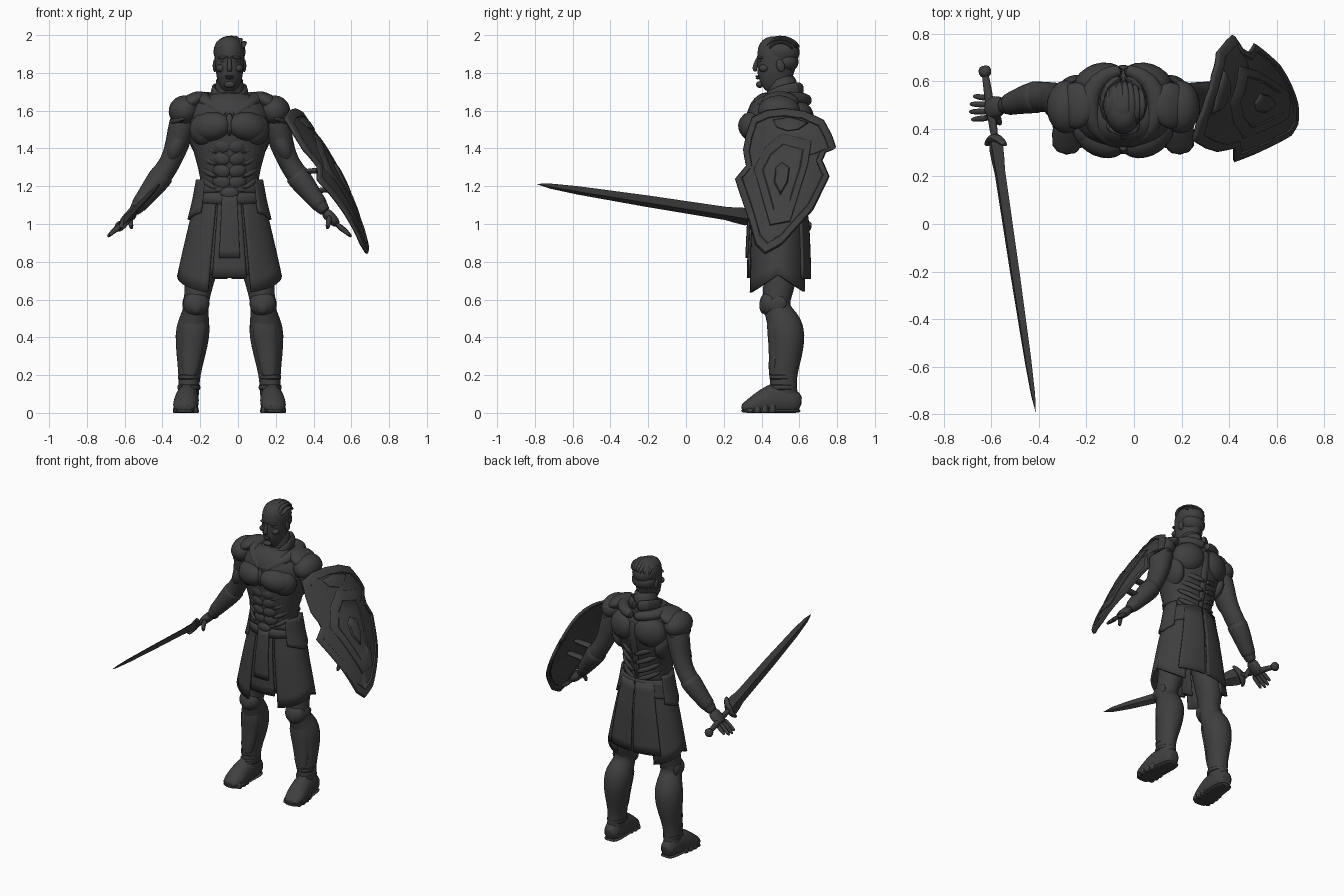
import bpy, bmesh, math
from mathutils import Vector, Euler

CX = -0.045                     # symmetry plane of the figure
X, Y, Z = Vector((1, 0, 0)), Vector((0, 1, 0)), Vector((0, 0, 1))
dark = bpy.data.materials.new("dark_grey")
dark.diffuse_color = (0.05, 0.05, 0.05, 1)


def finish(name, bm, mirror=False, sub=0, thick=0, ox=CX):
    bmesh.ops.recalc_face_normals(bm, faces=bm.faces)
    me = bpy.data.meshes.new(name)
    bm.to_mesh(me)
    bm.free()
    me.materials.append(dark)
    ob = bpy.data.objects.new(name, me)
    bpy.context.collection.objects.link(ob)
    ob.location.x = ox
    if mirror:
        ob.modifiers.new("mirror", 'MIRROR').use_mirror_merge = False
    if thick:
        m = ob.modifiers.new("solid", 'SOLIDIFY')
        m.thickness, m.offset = thick, 0
    if sub:
        m = ob.modifiers.new("subsurf", 'SUBSURF')
        m.levels = m.render_levels = sub
    bpy.context.view_layer.objects.active = ob
    ob.select_set(True)
    bpy.ops.object.shade_smooth_by_angle(angle=math.radians(40))
    ob.select_set(False)
    return ob


def tube(name, pts, mirror=True, ref=X, n=14, sub=1, e=1.0, ox=CX, floor=False):
    """Loft of (x, y, z, r_side, r_other) rings set square to the path."""
    bm, rings = bmesh.new(), []
    P = [Vector(p[:3]) for p in pts]
    for i, p in enumerate(pts):
        t = (P[min(i + 1, len(P) - 1)] - P[max(i - 1, 0)]).normalized()
        s = (ref - t * ref.dot(t)).normalized()
        o = t.cross(s)
        ring = []
        for k in range(n):
            a = 2 * math.pi * k / n
            c, d = math.cos(a), math.sin(a)
            c, d = math.copysign(abs(c) ** e, c), math.copysign(abs(d) ** e, d)
            v = P[i] + s * c * p[3] + o * d * p[4]
            if floor:
                v.z = max(v.z, 0)
            ring.append(bm.verts.new(v))
        rings.append(ring)
    for A, B in zip(rings, rings[1:]):
        for k in range(n):
            bm.faces.new((A[k], A[(k + 1) % n], B[(k + 1) % n], B[k]))
    bm.faces.new(rings[0])
    bm.faces.new(rings[-1])
    return finish(name, bm, mirror, sub, ox=ox)


def stack(name, secs, e=1.0):
    """Upright loft from (z, half width, y front, y back)."""
    return tube(name, [(0, (f + b) / 2, z, w, (b - f) / 2) for z, w, f, b in secs],
                mirror=False, n=24, e=e)


def ball(name, loc, rad, rot=(0, 0, 0), mirror=True):
    bm = bmesh.new()
    bmesh.ops.create_uvsphere(bm, u_segments=20, v_segments=12, radius=1)
    R = Euler([math.radians(r) for r in rot]).to_matrix()
    for v in bm.verts:
        v.co = R @ Vector([c * r for c, r in zip(v.co, rad)]) + Vector(loc)
    return finish(name, bm, mirror)


SK = [(1.26, .152, .115), (1.12, .178, .128), (1.0, .208, .145), (.85, .243, .152), (.6, .298, .157)]


def panel(name, a0, a1, top, bot, off=0, thick=.014, mirror=True, dip=0, n=14, m=8):
    """Curved plate on the flared skirt surface, angles from the front."""
    bm, g = bmesh.new(), []
    for j in range(m + 1):
        row = []
        for i in range(n + 1):
            a = math.radians(a0 + (a1 - a0) * i / n)
            z = top + (bot - dip * abs(math.cos(a)) - top) * j / m
            for (z1, x1, y1), (z0, x0, y0) in zip(SK, SK[1:]):
                if z >= z0:
                    break
            f = (z - z0) / (z1 - z0)
            rx, ry = x0 + (x1 - x0) * f + off, y0 + (y1 - y0) * f + off
            row.append(bm.verts.new((rx * math.sin(a), .488 - ry * math.cos(a), z)))
        g.append(row)
    for j in range(m):
        for i in range(n):
            bm.faces.new((g[j][i], g[j][i + 1], g[j + 1][i + 1], g[j + 1][i]))
    return finish(name, bm, mirror, thick=thick)


# Head and face
stack("head", [(1.71, .03, .385, .45), (1.732, .052, .368, .52), (1.775, .07, .37, .56), (1.83, .076, .376, .58),
               (1.88, .08, .376, .59), (1.93, .08, .378, .592), (1.97, .066, .40, .575), (1.993, .03, .45, .53)])
tube("nose", [(0, .384, 1.885, .010, .01), (0, .371, 1.85, .010, .012), (0, .361, 1.822, .015, .014),
              (0, .372, 1.806, .014, .01)], False)
ball("brow", (.034, .392, 1.882), (.03, .014, .008), (0, 8, 22))
ball("eye", (.031, .395, 1.862), (.014, .01, .007), (0, 0, 15))
ball("cheekbone", (.045, .415, 1.825), (.026, .03, .022), (0, 0, 20))
ball("upper_lip", (0, .378, 1.782), (.025, .011, .005), mirror=False)
ball("lower_lip", (0, .380, 1.772), (.021, .011, .006), mirror=False)
ball("chin", (0, .390, 1.738), (.03, .019, .018), mirror=False)
ball("ear", (.078, .50, 1.838), (.011, .022, .034), (15, 0, 0))
ball("hair_cap", (0, .500, 1.913), (.085, .102, .083), (-8, 0, 0), False)
ball("nape_hair", (0, .53, 1.86), (.081, .066, .06), mirror=False)
for i in range(7):              # swept locks lying on the cap
    x = -.066 + i * .022
    q = math.sqrt(1 - (x / .085) ** 2)
    tube("hair_lock", [(x + .012 * math.sin(a), .502 - .102 * q * math.cos(a), 1.913 + .082 * q * math.sin(a),
                        .006 + .012 * math.sin(a), .008) for a in (.3, .7, 1.2, 1.8, 2.4, 2.9)], False, n=8)
stack("neck", [(1.60, .10, .43, .63), (1.67, .082, .43, .60), (1.73, .075, .425, .59), (1.80, .07, .44, .58)])

# Torso and muscled cuirass
stack("torso", [(1.08, .155, .37, .60), (1.2, .15, .365, .59), (1.28, .163, .345, .59), (1.36, .186, .33, .61),
                (1.45, .21, .315, .64), (1.53, .222, .31, .66), (1.60, .21, .33, .67), (1.65, .16, .38, .66),
                (1.69, .09, .42, .63)], e=.9)
ball("chest_plate", (.096, .358, 1.515), (.112, .075, .078), (0, 8, 24))
ball("chest_plate_outer", (.135, .385, 1.50), (.08, .07, .085), (0, 0, 35))
for i, z in enumerate((1.415, 1.35, 1.285, 1.225)):
    ball("stomach_plate", (.042, .346 + .008 * i, z), (.05, .026, .04), (0, -18, 12))
    tube("rib_chevron", [(.06, .337 + .009 * i, z - .04, .008, .012), (.11, .355 + .007 * i, z - .018, .018, .014),
                         (.165 - .007 * i, .42, z + .015, .016, .014), (.178 - .01 * i, .50, z + .03, .008, .01)], ref=Z, n=8)
    tube("back_chevron", [(.0, .615 + .012 * (3 - i), z - .03, .018, .012), (.09, .594 + .012 * (3 - i), z, .02, .014),
                          (.16 - .005 * i, .54, z + .04, .014, .01)], ref=Z, n=8)
ball("shoulder_blade", (.10, .60, 1.55), (.11, .075, .10), (0, 20, -18))
ball("side_muscle", (.165, .52, 1.45), (.05, .10, .10), (0, 15, 0))
tube("spine_ridge", [(0, .60, 1.2, .02, .01), (0, .618, 1.36, .022, .014), (0, .66, 1.52, .03, .014),
                     (0, .655, 1.62, .02, .012)], False)
tube("breast_clasp", [(0, .325, 1.59, .022, .02), (0, .304, 1.54, .018, .018), (0, .312, 1.46, .012, .015)], False, n=8)

# Collars and shoulder guards
tube("neck_collar", [(0, .40, 1.615, .03, .02), (.06, .415, 1.655, .035, .018), (.095, .50, 1.70, .038, .016),
                     (.07, .59, 1.715, .038, .018), (0, .618, 1.712, .038, .018)], ref=Z)
tube("mantle", [(0, .335, 1.565, .028, .026), (.09, .365, 1.622, .032, .032), (.15, .45, 1.672, .03, .042),
                (.14, .57, 1.67, .033, .045), (.075, .63, 1.66, .035, .035), (0, .648, 1.65, .03, .028)], ref=Z)
ball("shoulder_guard", (.24, .492, 1.60), (.083, .112, .08), (0, 35, 0))
ball("shoulder_guard_upper", (.20, .498, 1.648), (.085, .098, .042), (0, 28, 0))
tube("shoulder_guard_rim", [(.235, .385, 1.56, .012, .01), (.295, .43, 1.545, .016, .01), (.312, .50, 1.545, .018, .01),
                            (.295, .56, 1.545, .016, .01), (.24, .60, 1.56, .012, .01)], ref=Z, n=8)

# Arms, bracers and hands
tube("arm", [(.215, .50, 1.62, .07, .08), (.252, .51, 1.53, .076, .086), (.275, .522, 1.42, .065, .073),
             (.315, .535, 1.32, .055, .064), (.362, .535, 1.255, .062, .067), (.41, .525, 1.19, .056, .06),
             (.47, .505, 1.11, .04, .044), (.515, .495, 1.055, .035, .04)])
ball("biceps", (.278, .495, 1.42), (.048, .056, .095), (0, -22, 0))
tube("bracer", [(.345, .535, 1.275, .063, .067), (.362, .535, 1.252, .068, .072), (.42, .522, 1.175, .057, .061),
                (.475, .505, 1.105, .044, .048), (.487, .50, 1.09, .045, .049)])
tube("palm", [(.50, .497, 1.07, .032, .04), (.54, .49, 1.03, .03, .05), (.578, .487, .99, .022, .048)])
for i in range(4):
    y, s = .447 + .027 * i, (i - 1.5) * .003
    l = (.9, 1, .97, .8)[i]
    tube("finger", [(.56, y, 1.005, .015, .015), (.56 + .045 * l, y + s, .972, .015, .014),
                    (.56 + .073 * l, y + s * 1.6, 1.005 - .062 * l, .012, .012),
                    (.56 + .087 * l, y + s * 2, 1.005 - .074 * l, .007, .007)], n=8)
tube("thumb", [(.53, .46, 1.045, .017, .018), (.525, .432, 1.01, .016, .017), (.517, .42, .97, .011, .012)], n=8)

# Belt and layered skirt
panel("belt", 0, 180, 1.205, 1.15, .008, .018, dip=-.02, n=28, m=2)
panel("belt_lower", 0, 180, 1.165, 1.12, .006, .016, dip=.015, n=28, m=2)
ball("buckle", (0, .356, 1.165), (.05, .02, .032), mirror=False)
panel("front_cloth", -19, 19, 1.17, .715, .004, mirror=False)
panel("front_cloth_inlay", -12, 12, 1.15, .82, .014, .014, mirror=False)
panel("side_skirt", 23, 150, 1.2, .73, 0, dip=.10, n=30)
panel("back_skirt", 138, 178, 1.19, .71, .013)
panel("inner_skirt", 14, 30, 1.15, .73, -.012)
panel("hip_guard", 48, 118, 1.235, 1.02, .012, .018, dip=-.06)
panel("hip_guard_rear", 112, 160, 1.19, 1.07, .01, .018, dip=-.03)

# Legs, knee guards and boots
tube("leg", [(.10, .49, 1.05, .10, .10), (.14, .495, .8, .092, .095), (.165, .497, .67, .075, .085),
             (.176, .472, .585, .066, .074), (.18, .49, .53, .07, .074), (.19, .522, .475, .086, .094),
             (.197, .537, .41, .094, .099), (.205, .533, .3, .077, .083), (.213, .515, .2, .057, .07),
             (.217, .515, .1, .056, .075), (.22, .53, .03, .055, .075)], n=18)
ball("knee_guard", (.176, .445, .578), (.07, .055, .068))
ball("knee_boss", (.176, .41, .57), (.04, .022, .045))
ball("knee_wing", (.235, .485, .575), (.014, .05, .04), (25, 0, 0))
tube("shin_guard", [(.18, .462, .515, .068, .04), (.19, .475, .42, .07, .045), (.203, .477, .3, .055, .036),
                    (.213, .46, .17, .042, .03)])
tube("calf_guard", [(.19, .55, .495, .07, .055), (.20, .575, .41, .075, .06), (.206, .56, .3, .06, .055),
                    (.213, .535, .22, .045, .045)])
for z, rx, ry in ((.19, .06, .072), (.135, .062, .078)):
    tube("boot_band", [(.215, .512, z + d, rx - s, ry - s) for d, s in
                       ((-.017, .008), (-.012, 0), (.012, 0), (.017, .008))], n=20)
tube("foot", [(.217, .612, .045, .035, .04), (.218, .575, .055, .056, .07), (.222, .48, .075, .062, .105),
              (.23, .40, .055, .07, .068), (.237, .335, .03, .066, .042), (.24, .292, .022, .042, .022)], floor=True)
for y, h, w in ((.455, .155, .06), (.415, .122, .068), (.375, .092, .071), (.338, .07, .068)):
    tube("foot_plate", [(.231, y + .024, 0, w - .012, h * 1.02), (.231, y + .014, 0, w, h * 1.1),
                        (.231, y - .012, 0, w + .002, h * .95), (.231, y - .022, 0, w - .01, h * .8)], floor=True)
tube("sole", [(.217, .61, .01, .045, .014), (.218, .55, .01, .06, .014), (.225, .45, .01, .06, .014),
              (.235, .36, .01, .073, .014), (.24, .288, .01, .045, .014)], floor=True)

# Sword
A, B, W = Vector((-.63, .665, .985)), Vector((-.413, -.79, 1.212)), Vector((.55, 0, .85))


def along(name, secs, n, sub):
    tube(name, [(*(A + (B - A) * t), w, h) for t, w, h in secs], False, W, n, sub, ox=0)


along("sword_blade", [(.2, .03, .02), (.235, .055, .021), (.27, .05, .02), (.31, .041, .018), (.6, .036, .016),
                      (.85, .026, .012), (.95, .016, .007), (1, .001, .001)], 4, 0)
along("sword_grip", [(.02, .015, .014), (.05, .018, .017), (.11, .021, .019), (.17, .018, .017), (.21, .018, .018)], 12, 1)
along("sword_pommel", [(0, .014, .014), (.007, .03, .026), (.022, .032, .028), (.034, .018, .018)], 12, 1)
c, w, t = A + (B - A) * .215, W.normalized(), (B - A).normalized()
tube("sword_guard", [(*(c + w * k * .075 + t * (abs(k) ** 2 * .035 - .01)), .022 - .014 * abs(k), .03 - .014 * abs(k))
                     for k in (-1, -.6, -.3, 0, .3, .6, 1)], False, t, 8, 1, ox=0)

# Shield: notched board and raised inner plates, all following one curved surface
board = [(.525, 1.605), (.63, 1.59), (.725, 1.545), (.765, 1.47), (.787, 1.405), (.735, 1.385), (.715, 1.335),
         (.752, 1.25), (.665, 1.075), (.5, .89), (.42, .845), (.375, .89), (.33, 1.05), (.267, 1.235),
         (.325, 1.305), (.31, 1.39), (.325, 1.47), (.355, 1.56), (.43, 1.595)]
kite = [(.51, 1.48), (.665, 1.44), (.645, 1.315), (.55, 1.01), (.445, .99), (.36, 1.29), (.42, 1.405)]


def shield_x(y, z):
    d, q = z - .85, y - .53 - .17 * (z - 1.5)
    return .675 - .2117 * d - .368 * d * d + .25 * q - 1.4 * q * q


def plate(name, outline, steps, thick):
    edge = [Vector(p).lerp(Vector(q), k / 4) for p, q in zip(outline, outline[1:] + outline[:1]) for k in range(4)]
    mid = sum(edge, Vector((0, 0))) / len(edge)
    bm, rings = bmesh.new(), []
    for s, up in steps:
        ring = [mid + (p - mid) * s for p in edge]
        rings.append([bm.verts.new((shield_x(*p) + up, *p)) for p in ring])
    for P, Q in zip(rings, rings[1:]):
        for k in range(len(edge)):
            j = (k + 1) % len(edge)
            bm.faces.new((P[k], P[j], Q[j], Q[k]))
    bm.faces.new(rings[-1])
    finish(name, bm, thick=thick, ox=0)


plate("shield", board, ((1, 0), (.98, .008), (.9, .008), (.885, 0), (.6, 0), (.3, 0), (.02, 0)), .018)
plate("shield_plate", kite, ((1, .002), (.97, .012), (.72, .014), (.68, .008), (.35, .01), (.02, .012)), .006)
plate("shield_boss", [(.51, 1.33), (.55, 1.30), (.54, 1.22), (.5, 1.15), (.465, 1.22), (.475, 1.30)],
      ((1, .006), (.8, .02), (.4, .022), (.05, .022)), .006)
plate("shield_crest", [(.46, 1.55), (.55, 1.565), (.65, 1.535), (.60, 1.50), (.54, 1.49), (.48, 1.51)],
      ((1, .004), (.85, .014), (.4, .016), (.05, .016)), .006)
for z, x in ((1.27, .37), (1.17, .44)):
    tube("shield_strap", [(x, .52, z, .016, .03), (x + .04, .52, z + .01, .016, .03),
                          (shield_x(.52, z + .02) - CX, .52, z + .02, .016, .03)], False, Z, 8)
